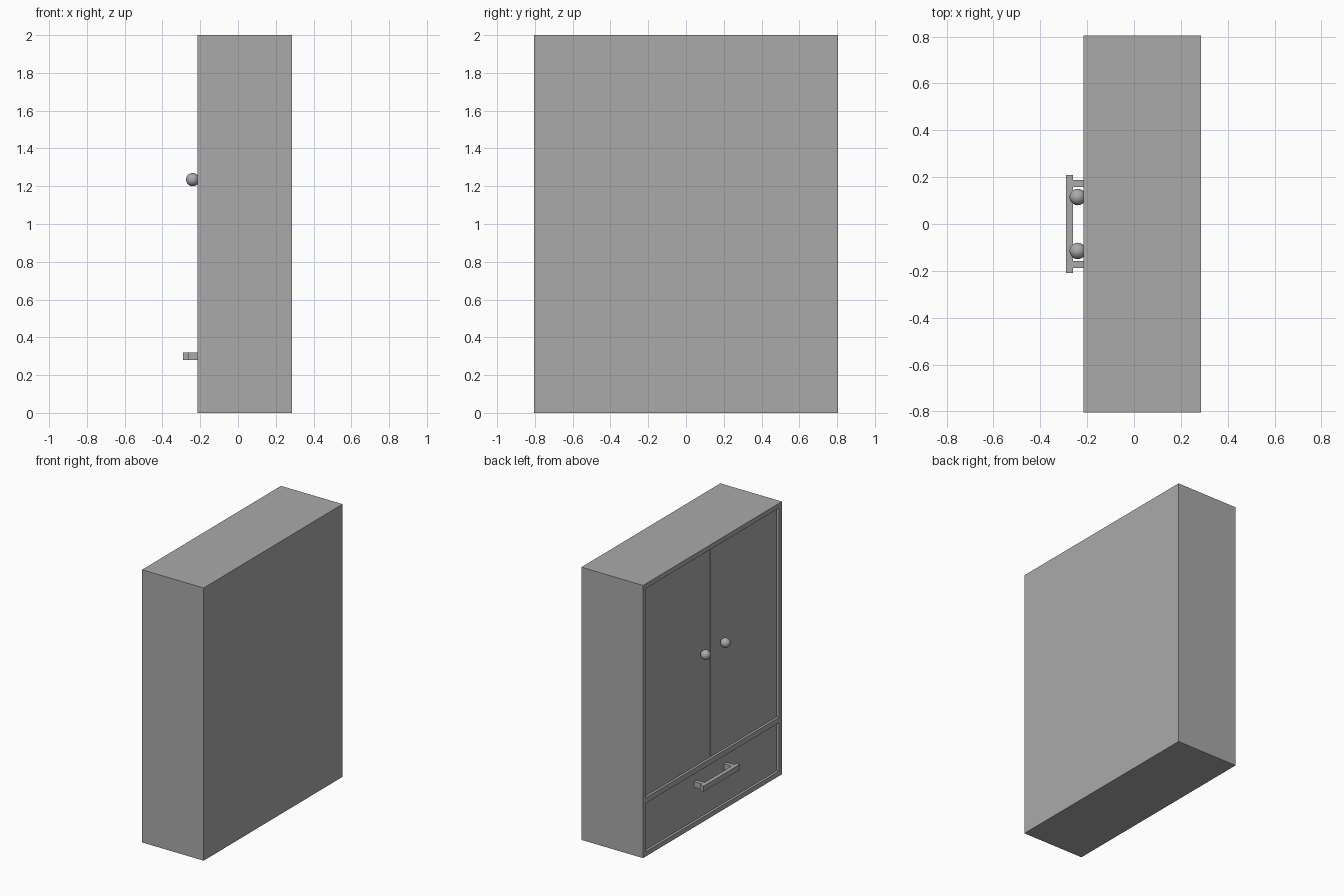
import bpy
import bmesh
from mathutils import Matrix, Vector

default = bpy.data.objects.get("Cube")
if default:
    bpy.data.objects.remove(default, do_unlink=True)

grey = bpy.data.materials.new("plain grey")
grey.use_nodes = True
colour = (0.4, 0.4, 0.4, 1)
grey.diffuse_color = colour
grey.node_tree.nodes["Principled BSDF"].inputs["Base Color"].default_value = colour


def finish(name, bm):
    mesh = bpy.data.meshes.new(name)
    bm.to_mesh(mesh)
    bm.free()
    mesh.materials.append(grey)
    obj = bpy.data.objects.new(name, mesh)
    bpy.context.collection.objects.link(obj)
    return obj


def box(name, low, high):
    low, high = Vector(low), Vector(high)
    bm = bmesh.new()
    place = Matrix.Translation((low + high) / 2) @ Matrix.Diagonal((*(high - low), 1))
    bmesh.ops.create_cube(bm, size=1, matrix=place)
    return finish(name, bm)


FRONT, BACK = -0.215, 0.285      # the doors open towards -x
HALF, TOP = 0.805, 2.0
RIM = 0.035                      # frame thickness
SHELF = (0.39, 0.43)             # divider between drawer and doors
DOOR = FRONT + 0.018             # recessed door face
INNER = DOOR + 0.03
GAP = 0.005
EDGE = HALF - RIM

# Carcass: back block and the frame standing in front of it
box("carcass", (INNER, -HALF, 0), (BACK, HALF, TOP))
box("frame_bottom", (FRONT, -HALF, 0), (INNER, HALF, RIM))
box("frame_top", (FRONT, -HALF, TOP - RIM), (INNER, HALF, TOP))
box("frame_divider", (FRONT, -EDGE, SHELF[0]), (INNER, EDGE, SHELF[1]))
box("frame_left", (FRONT, EDGE, RIM), (INNER, HALF, TOP - RIM))
box("frame_right", (FRONT, -HALF, RIM), (INNER, -EDGE, TOP - RIM))

# Recessed doors and drawer
box("door_left", (DOOR, GAP, SHELF[1]), (INNER, EDGE, TOP - RIM))
box("door_right", (DOOR, -EDGE, SHELF[1]), (INNER, -GAP, TOP - RIM))
box("drawer_front", (DOOR, -EDGE, RIM), (INNER, EDGE, SHELF[0]))

# Round knob and handle post on each side
for side, sign in (("left", 1), ("right", -1)):
    bm = bmesh.new()
    bmesh.ops.create_uvsphere(bm, u_segments=32, v_segments=16, radius=0.035,
                              matrix=Matrix.Translation((-0.24, sign * 0.115, 1.235)))
    for face in bm.faces:
        face.smooth = True
    finish("knob_" + side, bm)
    y = sign * 0.172
    box("handle_post_" + side, (-0.26, y - 0.015, 0.28), (DOOR, y + 0.015, 0.32))

# Drawer handle bar
box("handle_bar", (-0.29, -0.21, 0.28), (-0.26, 0.21, 0.32))
